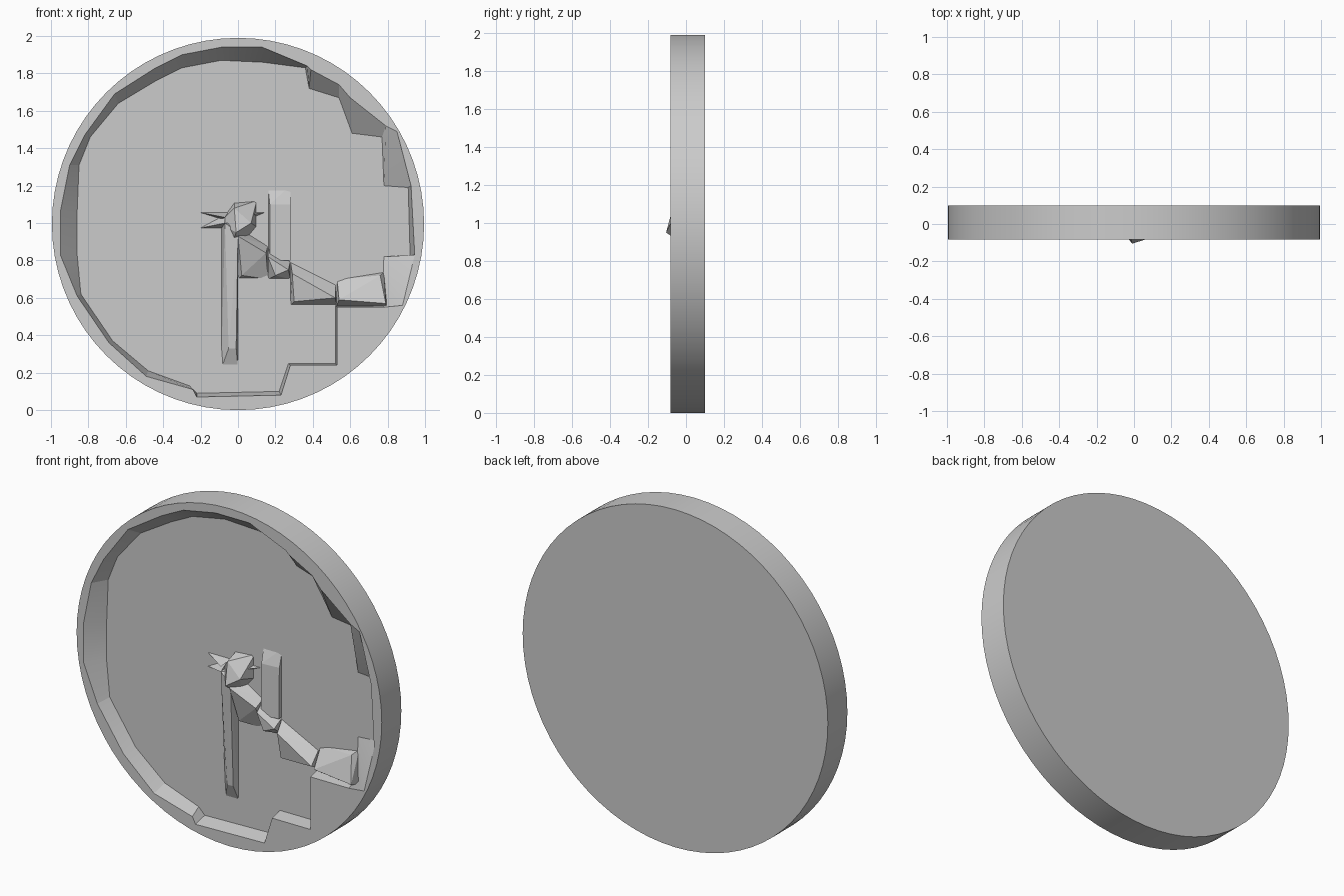
import bpy, bmesh, math

if "Cube" in bpy.data.objects:
    bpy.data.objects.remove(bpy.data.objects["Cube"])

BACK, FACE, LIP = 0.10, 0.005, -0.082
SEG = 72


def finish(bm, name, smooth=True):
    bmesh.ops.recalc_face_normals(bm, faces=bm.faces[:])
    me = bpy.data.meshes.new(name)
    bm.to_mesh(me)
    bm.free()
    ob = bpy.data.objects.new(name, me)
    bpy.context.collection.objects.link(ob)
    if smooth:
        bpy.context.view_layer.objects.active = ob
        ob.select_set(True)
        bpy.ops.object.shade_smooth_by_angle(angle=math.radians(20))
        ob.select_set(False)
    return ob


def loop_verts(bm, pts, y):
    return [bm.verts.new((x, y, z)) for x, z in pts]


def bridge(bm, a, b):
    for i in range(len(a)):
        j = (i + 1) % len(a)
        bm.faces.new((a[i], a[j], b[j], b[i]))


def hull(name, base, front):
    """Faceted chunk: base points sit in the dial, front points carry a depth."""
    bm = bmesh.new()
    for x, z in base:
        bm.verts.new((x, FACE + 0.01, z))
    for x, y, z in front:
        bm.verts.new((x, y, z))
    r = bmesh.ops.convex_hull(bm, input=bm.verts[:])
    junk = [g for g in r["geom_interior"] if isinstance(g, bmesh.types.BMVert)]
    bmesh.ops.delete(bm, geom=junk, context="VERTS")
    finish(bm, name, False)


# Uneven inner edge of the rim, clockwise from the top: lip x, z, dial x, z
INNER = [
    (-.09, 1.94, -.09, 1.87), (.13, 1.94, .13, 1.86), (.37, 1.84, .36, 1.83),
    (.39, 1.82, .38, 1.72), (.54, 1.74, .54, 1.67), (.60, 1.67, .61, 1.48),
    (.79, 1.52, .77, 1.46), (.85, 1.49, .78, 1.20), (.925, 1.2, .91, 1.19),
    (.945, .83, .92, .83), (.88, .56, .78, .82), (.78, .55, .77, .57),
    (.53, .55, .52, .56), (.53, .24, .52, .25), (.28, .24, .27, .25),
    (.23, .08, .22, .10), (-.22, .07, -.22, .09), (-.24, .11, -.26, .13),
    (-.49, .18, -.48, .21), (-.69, .36, -.67, .37), (-.86, .61, -.84, .62),
    (-.95, .83, -.86, .83), (-.95, 1.06, -.86, 1.06), (-.90, 1.31, -.85, 1.31),
    (-.82, 1.47, -.79, 1.46), (-.66, 1.69, -.64, 1.64),
    (-.44, 1.83, -.44, 1.76), (-.30, 1.90, -.30, 1.83),
]

# Case: round back and side, flat rim, sloping inner wall and recessed dial
bm = bmesh.new()
circle = [(.995 * math.sin(2 * math.pi * i / SEG),
           .995 + .995 * math.cos(2 * math.pi * i / SEG)) for i in range(SEG)]
back = loop_verts(bm, circle, BACK)
outer = loop_verts(bm, circle, LIP)
lip = loop_verts(bm, [(a, b) for a, b, c, d in INNER], LIP)
dial = loop_verts(bm, [(c, d) for a, b, c, d in INNER], FACE)
bm.faces.new(back)
bridge(bm, back, outer)
bridge(bm, lip, dial)
bm.faces.new(dial)
rim_edges = []
for ring in (outer, lip):
    for i in range(len(ring)):
        rim_edges.append(bm.edges.get((ring[i], ring[(i + 1) % len(ring)])))
bmesh.ops.triangle_fill(bm, edges=rim_edges, use_beauty=True, normal=(0, -1, 0))
bmesh.ops.triangulate(bm, faces=[f for f in bm.faces if len(f.verts) > 4])
finish(bm, "clock_case")

# Long hand pointing straight down
hull("minute_hand", [(-.09, .22), (0, .22), (0, 1), (-.09, 1)],
     [(-.05, -.03, .33), (-.01, -.03, .33), (-.07, -.06, 1), (0, -.07, .95)])

# Centre hub and the short tail on its left
hull("hub", [(-.10, 1.0), (-.04, .87), (.01, .87), (.10, .98), (.10, 1.12), (-.02, 1.11)],
     [(-.01, -.105, .95), (.07, -.08, 1.0), (-.02, -.07, 1.08)])
hull("tail_upper", [(-.22, 1.06), (-.09, 1.02), (-.05, 1.06)], [(-.07, -.06, 1.03)])
hull("tail_lower", [(-.22, .97), (-.09, .97), (-.07, 1.05)], [(-.07, -.06, 1.0)])
hull("hub_side", [(.02, 1.0), (.16, 1.06), (.03, 1.06)], [(.04, -.06, 1.04)])

# Stepped hand running to the lower right
hull("hour_hand_inner", [(0, .70), (.16, .70), (.16, .88), (0, .98)],
     [(0, -.08, .93), (.15, -.05, .84), (.02, -.02, .72)])
hull("hour_hand_middle", [(.16, .70), (.28, .70), (.28, .80), (.16, .88)],
     [(.16, -.055, .82), (.27, -.05, .75), (.20, -.05, .72)])
hull("hour_hand_outer", [(.28, .56), (.53, .56), (.52, .68), (.28, .80)],
     [(.29, -.05, .73), (.52, -.06, .60), (.30, -.03, .58)])
hull("hour_hand_tip", [(.52, .54), (.80, .54), (.78, .74), (.53, .70)],
     [(.54, -.065, .59), (.79, -.075, .57), (.76, -.03, .72)])
hull("raised_panel", [(.16, .80), (.28, .80), (.28, 1.20), (.16, 1.20)],
     [(.17, -.03, .80), (.28, -.02, .80), (.28, -.015, 1.10), (.17, -.025, 1.10)])
